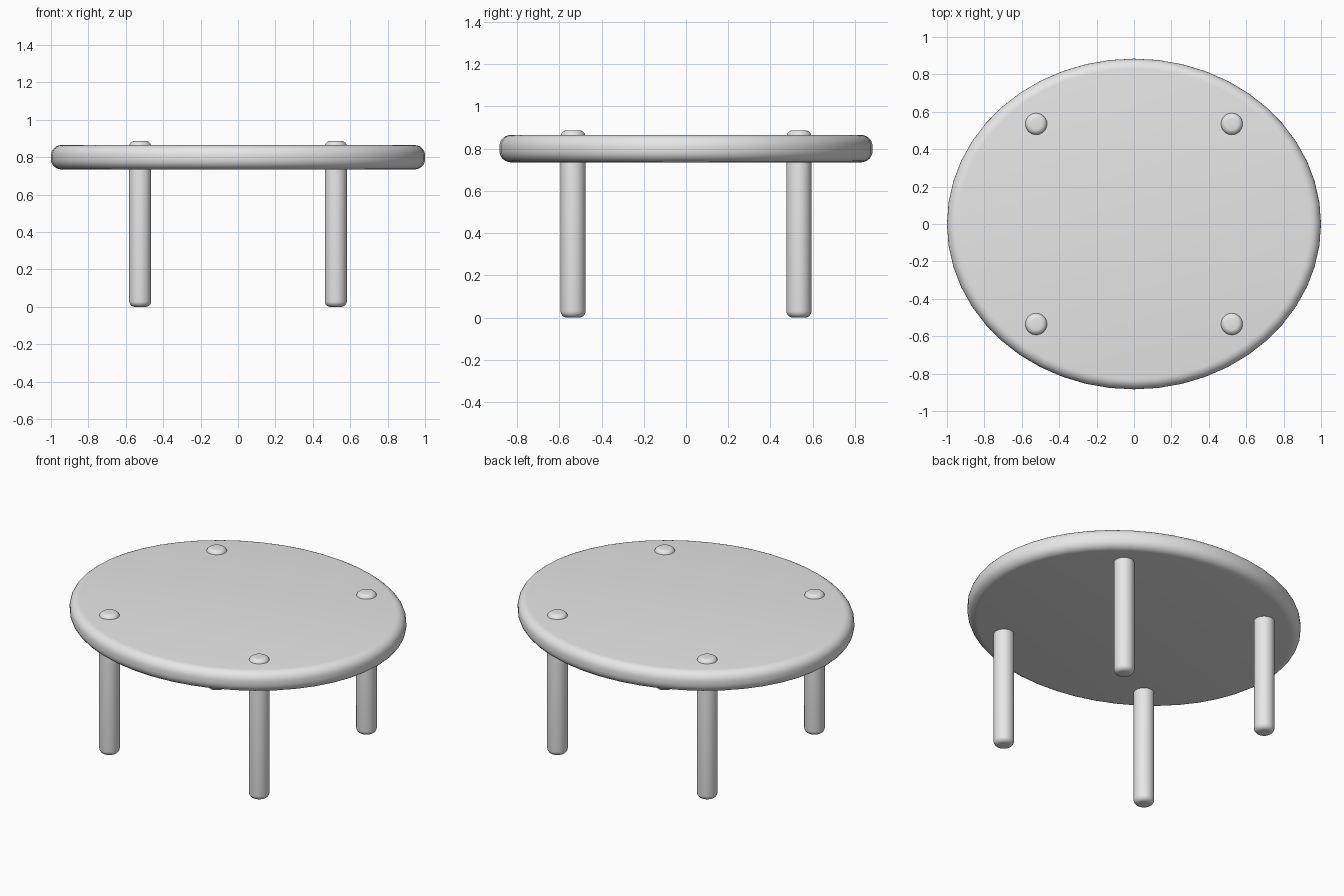
import bpy

cube = bpy.data.objects.get("Cube")
if cube:
    bpy.data.objects.remove(cube, do_unlink=True)

grey = bpy.data.materials.new("light_grey")
grey.use_nodes = True
grey.diffuse_color = (0.8, 0.8, 0.8, 1)
grey.node_tree.nodes["Principled BSDF"].inputs["Base Color"].default_value = (0.8, 0.8, 0.8, 1)


def rounded_disc(name, x, y, bottom, top, rx, ry, sides, rounding):
    """Upright elliptical cylinder with rounded rims."""
    bpy.ops.mesh.primitive_cylinder_add(
        vertices=sides, radius=1, depth=1, location=(x, y, (bottom + top) / 2))
    ob = bpy.context.object
    ob.name = name
    ob.scale = (rx, ry, top - bottom)
    bpy.ops.object.transform_apply(location=False, rotation=False, scale=True)
    ob.data.materials.append(grey)
    bevel = ob.modifiers.new("rounded_rims", 'BEVEL')
    bevel.width = rounding
    bevel.segments = 6
    bevel.limit_method = 'ANGLE'
    bevel.angle_limit = 1.0
    bpy.ops.object.modifier_apply(modifier=bevel.name)
    bpy.ops.object.shade_smooth_by_angle(angle=0.7)
    return ob


# Oval table top
rounded_disc("table_top", 0, 0, 0.735, 0.865, 1.0, 0.884, 48, 0.055)

# Four legs whose rounded ends rise through the top
for side, sx in (("left", 1), ("right", -1)):
    for end, sy in (("front", -1), ("back", 1)):
        rounded_disc(f"{end}_{side}_leg", sx * 0.523, sy * 0.535,
                     0, 0.887, 0.059, 0.059, 32, 0.03)
